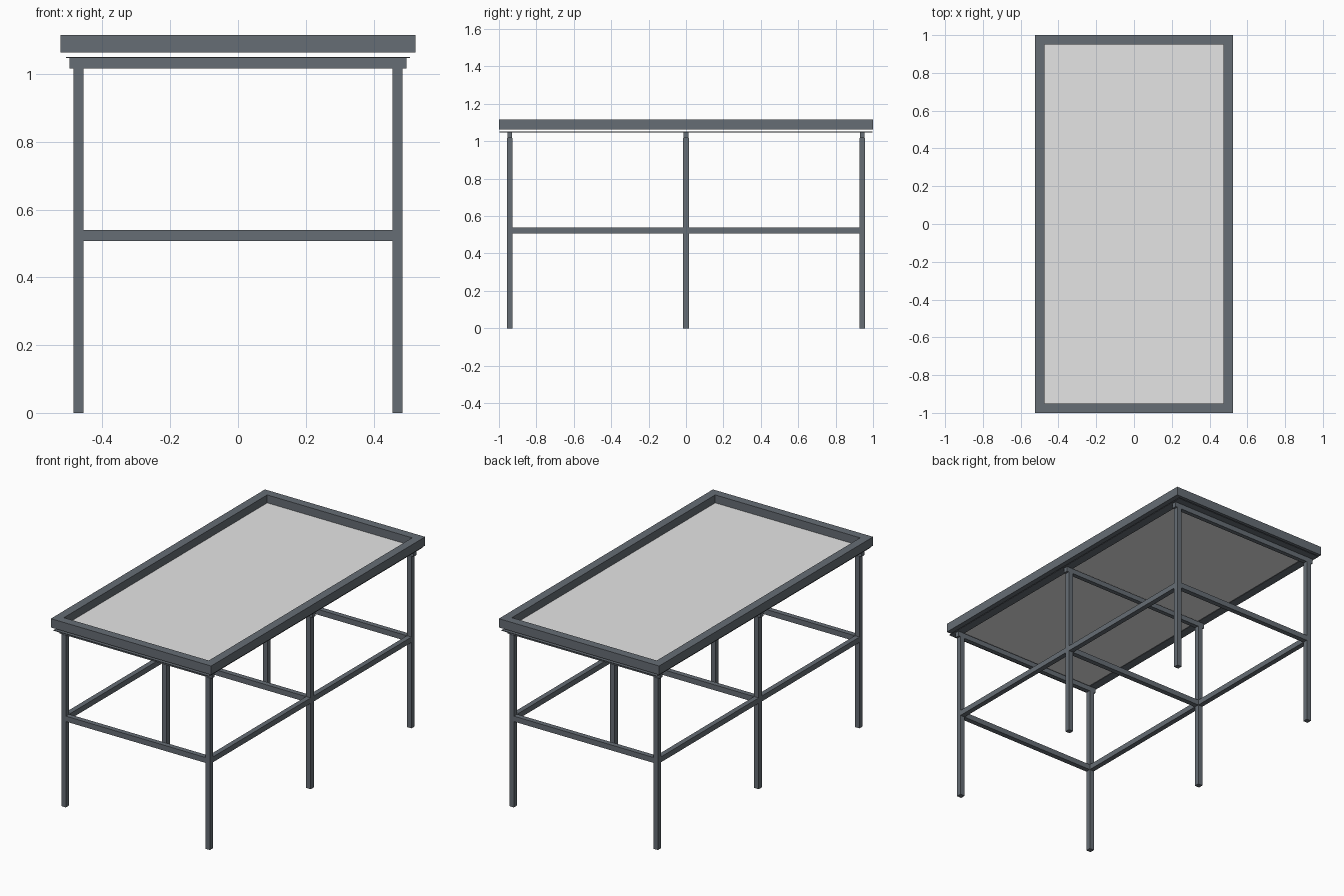
import bpy, bmesh

if "Cube" in bpy.data.objects:
    bpy.data.objects.remove(bpy.data.objects["Cube"])


def material(name, rgb):
    m = bpy.data.materials.new(name)
    m.diffuse_color = (*rgb, 1)
    m.use_nodes = True
    m.node_tree.nodes["Principled BSDF"].inputs["Base Color"].default_value = m.diffuse_color
    return m


steel = material("dark steel", (0.133, 0.153, 0.176))
sheet = material("light grey sheet", (0.785, 0.785, 0.785))


def finish(name, bm, mat):
    bmesh.ops.recalc_face_normals(bm, faces=bm.faces[:])
    me = bpy.data.meshes.new(name)
    bm.to_mesh(me)
    bm.free()
    me.materials.append(mat)
    ob = bpy.data.objects.new(name, me)
    bpy.context.collection.objects.link(ob)
    return ob


def box(name, x, y, z, mat=steel):
    """Box from (min, max) ranges on each axis."""
    bm = bmesh.new()
    bmesh.ops.create_cube(bm, size=1)
    for v in bm.verts:
        v.co = [r[0] if c < 0 else r[1] for c, r in zip(v.co, (x, y, z))]
    return finish(name, bm, mat)


def ring(name, x, y, width, z):
    """Mitred rectangular ring: four quads extruded upwards."""
    bm = bmesh.new()
    corners = ((-1, -1), (1, -1), (1, 1), (-1, 1))
    outer = [bm.verts.new((x * a, y * b, z[0])) for a, b in corners]
    inner = [bm.verts.new(((x - width) * a, (y - width) * b, z[0])) for a, b in corners]
    quads = [bm.faces.new((outer[i], outer[i - 1], inner[i - 1], inner[i])) for i in range(4)]
    ext = bmesh.ops.extrude_face_region(bm, geom=quads, use_keep_orig=True)
    top = [g for g in ext["geom"] if isinstance(g, bmesh.types.BMVert)]
    bmesh.ops.translate(bm, verts=top, vec=(0, 0, z[1] - z[0]))
    return finish(name, bm, steel)


def span(centre, width):
    return (centre - width / 2, centre + width / 2)


LEG_X, LEG_Y, T = 0.471, 0.942, 0.03
RAIL_Z = (0.508, 0.54)
IN_X = LEG_X - T / 2

# Rows of legs, with a support bar on top and a cross rail halfway up
for row, y in (("front", -LEG_Y), ("middle", 0), ("back", LEG_Y)):
    for side, s in (("left", -1), ("right", 1)):
        box(f"{row}_{side}_leg", span(s * LEG_X, T), span(y, T), (0, 1.017))
    box(f"{row}_support_bar", (-0.498, 0.498), span(y, 0.026), (1.017, 1.047))
    box(f"{row}_cross_rail", (-IN_X, IN_X), span(y, T), RAIL_Z)

# Long side rails between neighbouring legs
for side, s in (("left", -1), ("right", 1)):
    for end, e in (("front", -1), ("back", 1)):
        y = sorted((e * T / 2, e * (LEG_Y - T / 2)))
        box(f"{side}_{end}_side_rail", span(s * LEG_X, T), y, RAIL_Z)

# Thin lower flange, raised rim above it, and the sheet set into the rim
ring("lower_flange", 0.508, 0.998, 0.05, (1.047, 1.051))
ring("raised_rim", 0.524, 1.0, 0.05, (1.063, 1.115))
box("table_sheet", (-0.474, 0.474), (-0.95, 0.95), (1.064, 1.068), sheet)
